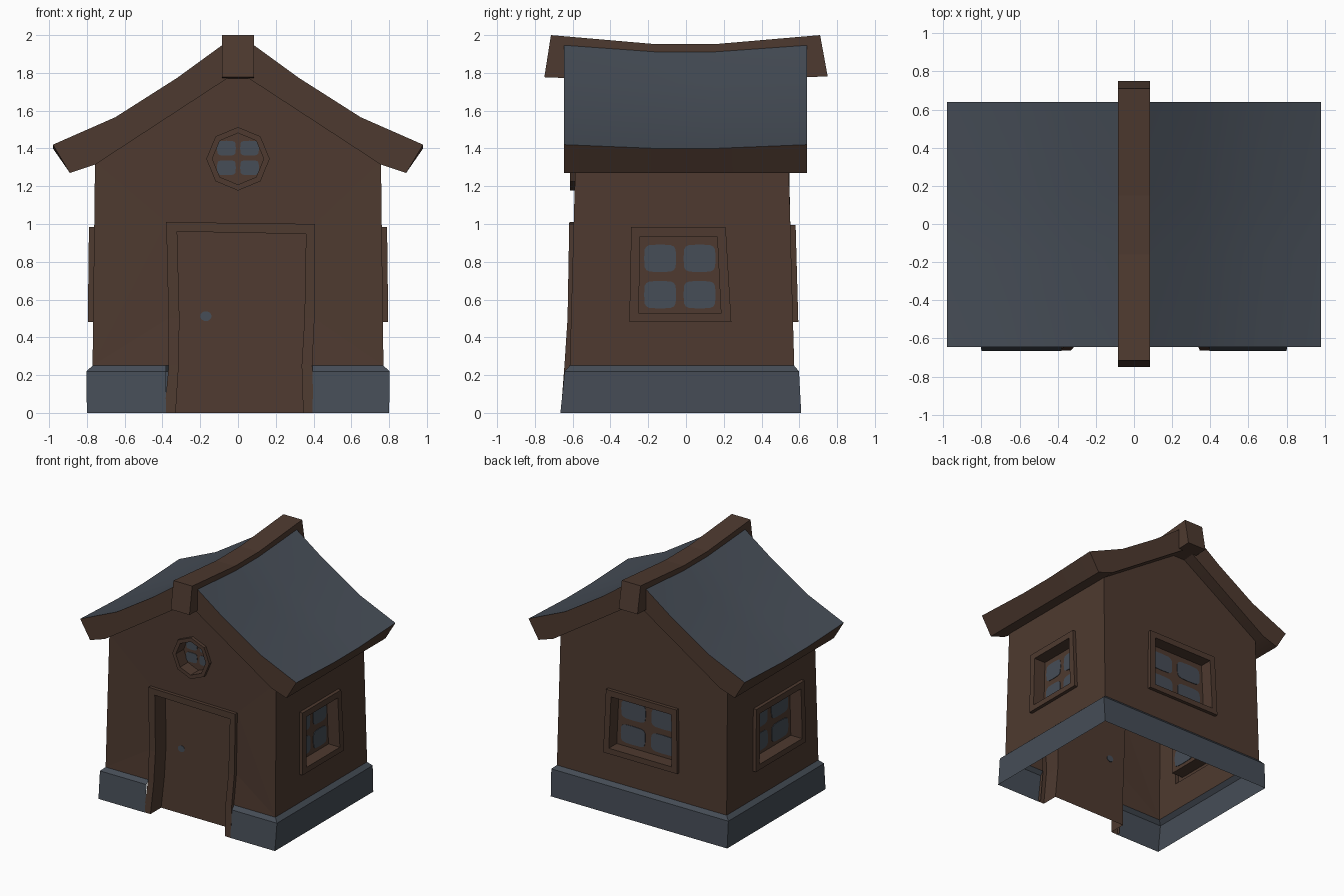
import bpy, bmesh, math
from mathutils import Vector

if "Cube" in bpy.data.objects:
    bpy.data.objects.remove(bpy.data.objects["Cube"])


def material(name, rgb):
    m = bpy.data.materials.new(name)
    m.diffuse_color = (*rgb, 1)
    m.use_nodes = True
    m.node_tree.nodes["Principled BSDF"].inputs["Base Color"].default_value = m.diffuse_color
    return m


WOOD = material("brown_wood", (0.076, 0.042, 0.029))
SLATE = material("slate_grey", (0.061, 0.074, 0.094))


def finish(bm, name, mats):
    me = bpy.data.meshes.new(name)
    bm.to_mesh(me)
    bm.free()
    for m in mats:
        me.materials.append(m)
    ob = bpy.data.objects.new(name, me)
    bpy.context.collection.objects.link(ob)
    return ob


# wall planes lean slightly: offsets as functions of height
def lerp_curve(pts):
    def f(z):
        for (z0, a), (z1, b) in zip(pts, pts[1:]):
            if z <= z1:
                return a + (b - a) * (z - z0) / (z1 - z0)
        return pts[-1][1]
    return f


half_x = lerp_curve([(0, .775), (.25, .77), (1.33, .757)])
front_y = lerp_curve([(0, -.635), (.45, -.60), (1.01, -.59), (1.83, -.578)])
back_y = lerp_curve([(0, .585), (.25, .573), (1.33, .543), (1.83, .535)])

# place(u, z, d): point on a wall, d = distance outwards
PLACE = {
    "front": lambda u, z, d: Vector((u, front_y(z) - d, z)),
    "back": lambda u, z, d: Vector((u, back_y(z) + d, z)),
    "right": lambda u, z, d: Vector((half_x(z) + d, u, z)),
    "left": lambda u, z, d: Vector((-half_x(z) - d, u, z)),
}
OUT = {"front": Vector((0, -1, 0)), "back": Vector((0, 1, 0)),
       "right": Vector((1, 0, 0)), "left": Vector((-1, 0, 0))}


def wall(side, outline, holes):
    bm = bmesh.new()
    for loop in [outline] + holes:
        vs = [bm.verts.new((u, z, 0)) for u, z in loop]
        for i in range(len(vs)):
            bm.edges.new((vs[i - 1], vs[i]))
    bmesh.ops.triangle_fill(bm, use_beauty=True, use_dissolve=False,
                            edges=bm.edges[:], normal=(0, 0, 1))
    for v in bm.verts:
        v.co = PLACE[side](v.co.x, v.co.y, 0)
    bm.normal_update()
    for f in bm.faces:
        if f.normal.dot(OUT[side]) < 0:
            f.normal_flip()
    finish(bm, side + "_wall", [WOOD])


def opening(name, side, outer, inner, out, depth, closed=True):
    """Raised frame, jambs and recessed panel."""
    bm = bmesh.new()
    rows = [[bm.verts.new(PLACE[side](u, z, d)) for u, z in loop]
            for loop, d in ((outer, 0), (outer, out), (inner, out), (inner, -depth))]
    n = len(outer)
    for a, b in zip(rows, rows[1:]):
        for i in range(n if closed else n - 1):
            j = (i + 1) % n
            bm.faces.new((a[i], a[j], b[j], b[i]))
    panel = bm.faces.new(rows[-1])
    bmesh.ops.recalc_face_normals(bm, faces=bm.faces[:])
    if panel.normal.dot(OUT[side]) < 0:
        bmesh.ops.reverse_faces(bm, faces=bm.faces[:])
    finish(bm, name, [WOOD])


def plate(name, side, cu, cz, ru, rz, depth, power):
    """Thin rounded plate set through a panel."""
    bm = bmesh.new()
    loop = []
    for k in range(16):
        c, s = math.cos(k * math.pi / 8), math.sin(k * math.pi / 8)
        loop.append((cu + ru * math.copysign(abs(c) ** power, c),
                     cz + rz * math.copysign(abs(s) ** power, s)))
    a, b = [[bm.verts.new(PLACE[side](u, z, d - depth)) for u, z in loop]
            for d in (-.004, .004)]
    for i in range(16):
        bm.faces.new((a[i - 1], a[i], b[i], b[i - 1]))
    bm.faces.new(a)
    bm.faces.new(b)
    bmesh.ops.recalc_face_normals(bm, faces=bm.faces[:])
    finish(bm, name, [SLATE])


def panes(name, side, cu, cz, w, h, depth):
    for i in (-1, 1):
        for j in (-1, 1):
            plate(name, side, cu + i * w * .24, cz + j * h * .235,
                  w * .195, h * .178, depth, .45)


# side and back windows: outer and inner frame loops
WINDOWS = {
    "right": ([(-.30, .48), (.24, .48), (.21, .985), (-.29, .985)],
              [(-.25, .525), (.185, .525), (.165, .935), (-.243, .935)]),
    "left": ([(-.42, .48), (.23, .48), (.215, .985), (-.41, .985)],
             [(-.37, .525), (.18, .525), (.168, .935), (-.363, .935)]),
    "back": ([(-.335, .48), (.335, .48), (.32, .995), (-.32, .995)],
             [(-.285, .525), (.285, .525), (.273, .945), (-.273, .945)]),
}
for side, (outer, inner) in WINDOWS.items():
    opening(side + "_window_frame", side, outer, inner, .028, .075)
    us, zs = [p[0] for p in inner], [p[1] for p in inner]
    panes(side + "_window_pane", side, (min(us) + max(us)) / 2,
          (min(zs) + max(zs)) / 2 - .008, max(us) - min(us), max(zs) - min(zs), .075)


# octagonal gable window
def octagon(r):
    return [(r * math.sin(k * math.pi / 4), 1.345 + r * math.cos(k * math.pi / 4))
            for k in range(8)]


opening("gable_window_frame", "front", octagon(.168), octagon(.136), .027, .075)
panes("gable_window_pane", "front", 0, 1.35, .255, .22, .075)

# door: frame, recessed panel and knob
door_outer = [(-.39, 0), (-.367, .25), (-.368, .5), (-.38, 1.01),
              (.408, 1.0), (.405, .5), (.393, .25), (.4, 0)]
door_inner = [(-.33, 0), (-.314, .25), (-.31, .5), (-.322, .96),
              (.36, .947), (.352, .5), (.337, .25), (.345, 0)]
opening("door", "front", door_outer, door_inner, .028, .11, closed=False)
plate("door_knob", "front", -.17, .512, .03, .026, .11, 1)

# walls, open inside
lo, eave, peak = .25, 1.33, 1.83
xl, xe = half_x(lo), half_x(eave)
gable = [(xl, lo), (xe, eave), (0, peak), (-xe, eave), (-xl, lo)]
wall("front", gable + door_outer[1:-1], [octagon(.168)])
wall("back", gable, [WINDOWS["back"][0]])
for side in ("right", "left"):
    wall(side, [(front_y(lo), lo), (back_y(lo), lo), (back_y(eave), eave),
                (front_y(eave), eave)], [WINDOWS[side][0]])

# stone base strip, broken at the door
bm = bmesh.new()
rows = []
for z, x, f, b in ((0, .80, -.665, .61), (.22, .803, -.642, .598),
                   (.25, xl, front_y(lo), back_y(lo))):
    path = [(-.38, f), (-x, f), (-x, b), (x, b), (x, f), (.395, f)]
    rows.append([bm.verts.new((px, py, z)) for px, py in path])
for a, b in zip(rows, rows[1:]):
    for i in range(5):
        bm.faces.new((a[i + 1], a[i], b[i], b[i + 1]))
finish(bm, "stone_base", [SLATE])

# sagging roof slab: mirrored profile (x, z, sag) swept along y
half = [(.07, 1.957, .035), (.32, 1.775, .032), (.65, 1.565, .027),
        (.98, 1.42, .02), (.89, 1.27, 0), (.755, 1.315, 0)]
profile = half + [(0, 1.808, 0)] + [(-x, z, s) for x, z, s in reversed(half)]
bm = bmesh.new()
rows = [[bm.verts.new((x, y, z - s * sag)) for x, z, s in profile]
        for y, sag in ((-.645, 0), (-.16, 1), (.15, 1), (.64, 0))]
for a, b in zip(rows, rows[1:]):
    for i in range(len(profile)):
        bm.faces.new((a[i - 1], a[i], b[i], b[i - 1]))
bm.faces.new(rows[0])
bm.faces.new(rows[-1])
bmesh.ops.recalc_face_normals(bm, faces=bm.faces[:])
for f in bm.faces:
    f.material_index = 1 if f.normal.z > .3 else 0
roof = finish(bm, "roof", [WOOD, SLATE])
bpy.context.view_layer.objects.active = roof
roof.select_set(True)
bpy.ops.object.shade_smooth_by_angle(angle=math.radians(30))

# ridge beam
side_profile = [(-.715, 2.0), (-.16, 1.952), (.15, 1.952), (.71, 2.0),
                (.75, 1.782), (.15, 1.755), (-.16, 1.755), (-.75, 1.777)]
bm = bmesh.new()
a, b = [[bm.verts.new((x, y, z)) for y, z in side_profile] for x in (-.085, .085)]
for i in range(len(a)):
    bm.faces.new((a[i - 1], a[i], b[i], b[i - 1]))
bm.faces.new(a)
bm.faces.new(b)
bmesh.ops.recalc_face_normals(bm, faces=bm.faces[:])
finish(bm, "ridge_beam", [WOOD])
